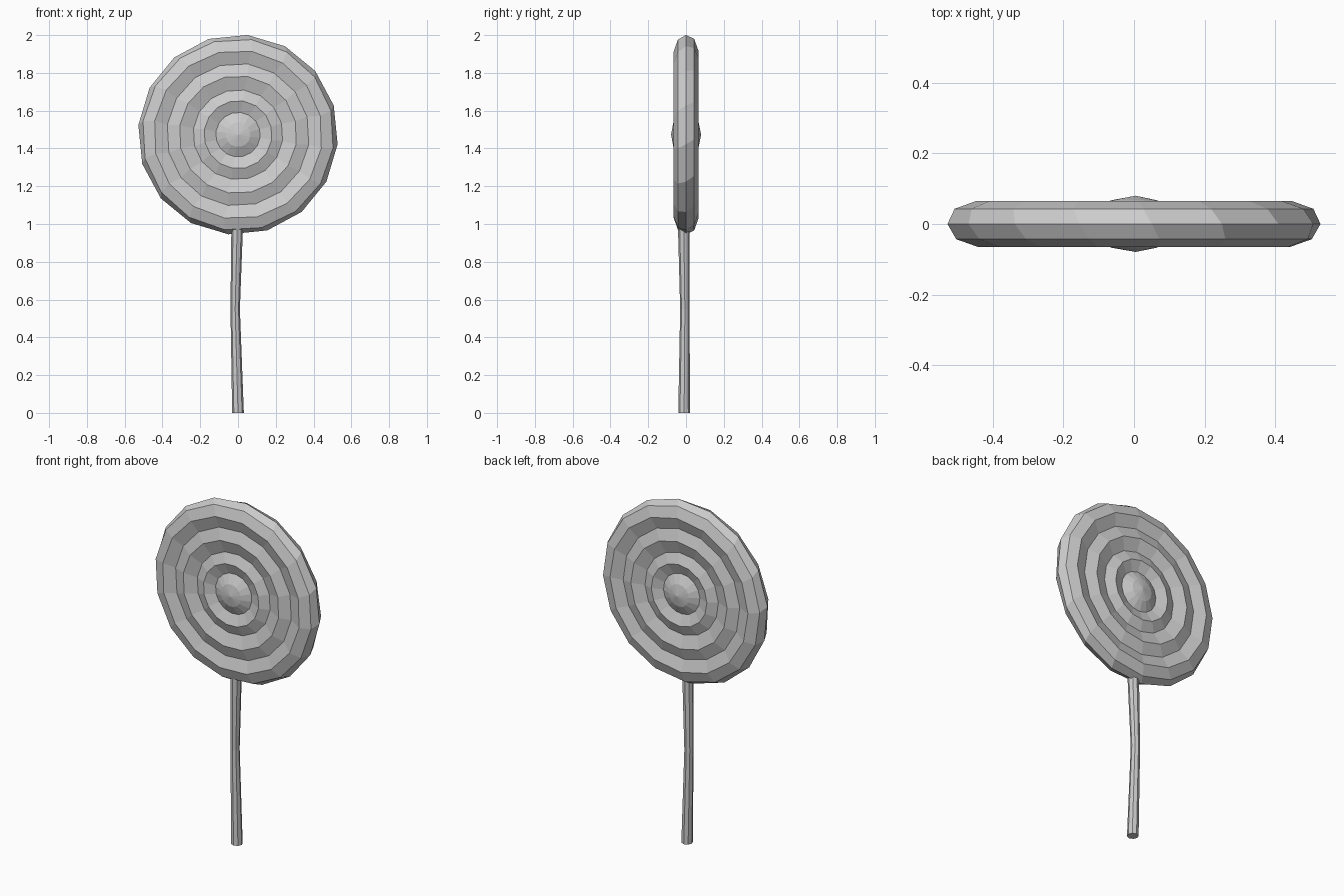
import bpy, bmesh, math
from mathutils import Vector

if "Cube" in bpy.data.objects:
    bpy.data.objects.remove(bpy.data.objects["Cube"])


def skin_rings(name, rings, cap_start=None, cap_end=None):
    """Bridge a sequence of equal-length point rings, with optional pole caps."""
    bm = bmesh.new()
    loops = [[bm.verts.new(p) for p in ring] for ring in rings]
    n = len(loops[0])
    for a, b in zip(loops, loops[1:]):
        for i in range(n):
            j = (i + 1) % n
            bm.faces.new((a[i], a[j], b[j], b[i]))
    for loop, pole in ((loops[0], cap_start), (loops[-1], cap_end)):
        if pole is None:
            bm.faces.new(loop)
        else:
            tip = bm.verts.new(pole)
            for i in range(n):
                bm.faces.new((loop[i], loop[(i + 1) % n], tip))
    bmesh.ops.recalc_face_normals(bm, faces=bm.faces)
    mesh = bpy.data.meshes.new(name)
    bm.to_mesh(mesh)
    bm.free()
    obj = bpy.data.objects.new(name, mesh)
    bpy.context.collection.objects.link(obj)
    return obj


# Candy disc: half profile (radius, half thickness) from the hub to the rim
CENTRE_Z = 1.473
SIDES = 16
half = [(0.065, 0.067), (0.118, 0.040), (0.18, 0.064), (0.238, 0.040),
        (0.312, 0.065), (0.378, 0.042), (0.447, 0.065), (0.508, 0.043)]
profile = [(r, -y) for r, y in half] + [(0.53, 0.0)] + half[::-1]


def disc_ring(r, y):
    phase = math.radians(-5.5 + 60 * y)
    return [Vector((r * math.cos(phase + math.tau * i / SIDES), y,
                    CENTRE_Z + r * math.sin(phase + math.tau * i / SIDES)))
            for i in range(SIDES)]


skin_rings("candy_disc", [disc_ring(r, y) for r, y in profile],
           Vector((0.005, -0.079, CENTRE_Z)), Vector((0.005, 0.08, CENTRE_Z)))

# Slightly bent stick: (x, y, z, radius)
path = [(0.0, -0.01, 0.0, 0.031), (-0.015, -0.006, 0.55, 0.025),
        (-0.004, -0.012, 1.0, 0.031)]
skin_rings("stick", [[Vector((x + r * math.cos(math.tau * i / 8),
                              y + r * math.sin(math.tau * i / 8), z))
                      for i in range(8)] for x, y, z, r in path])
